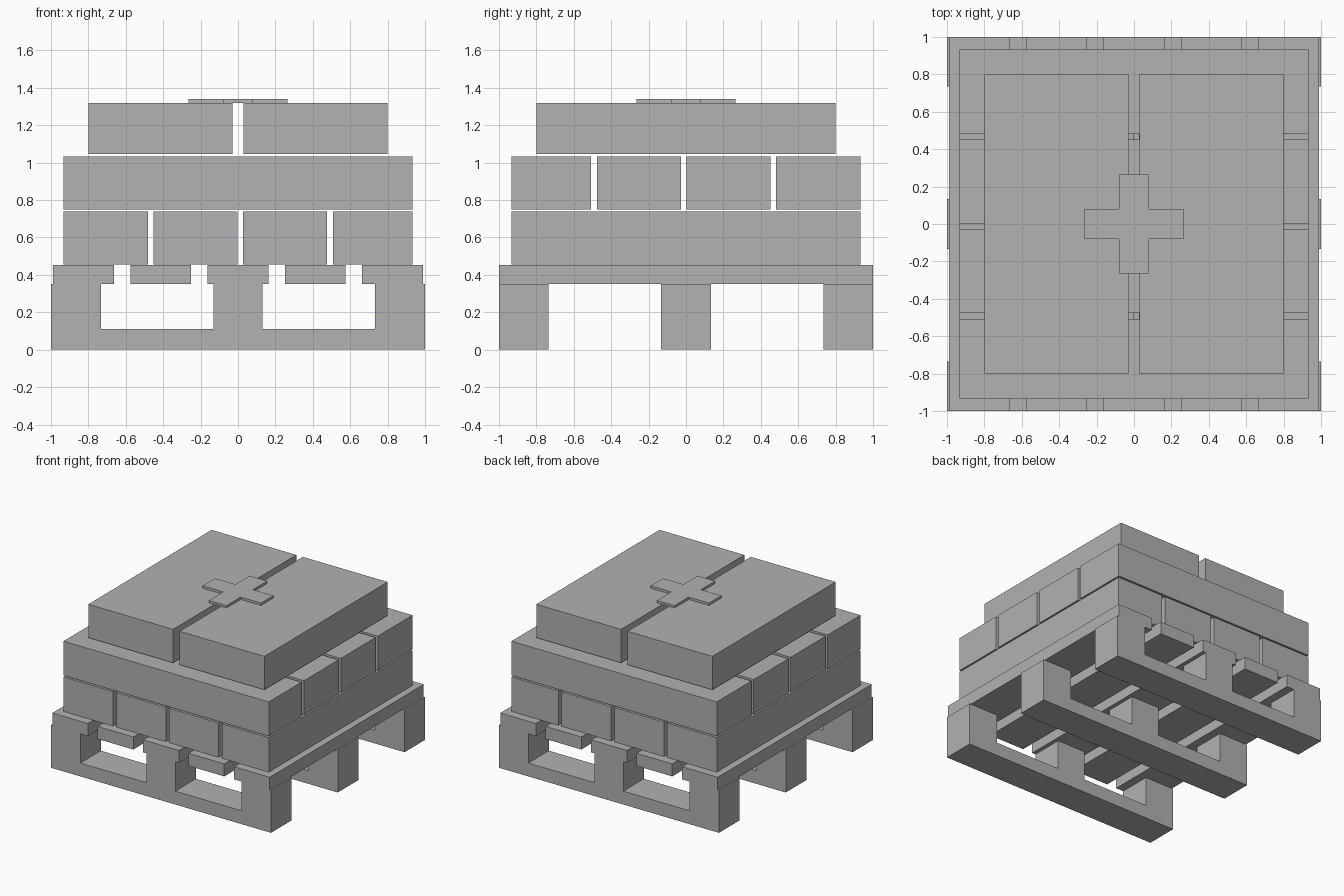
import bpy
import bmesh

cube = bpy.data.objects.get("Cube")
if cube:
    bpy.data.objects.remove(cube, do_unlink=True)

GREY = (0.445, 0.445, 0.445, 1.0)
grey = bpy.data.materials.new("plain grey")
grey.use_nodes = True
grey.diffuse_color = GREY
grey.node_tree.nodes["Principled BSDF"].inputs["Base Color"].default_value = GREY


def prism(name, outline, axis, low, high):
    """Extrude a closed outline along y (outline is x, z) or z (outline is x, y)."""
    bm = bmesh.new()
    place = (lambda a, b: (a, low, b)) if axis == "y" else (lambda a, b: (a, b, low))
    face = bm.faces.new([bm.verts.new(place(a, b)) for a, b in outline])
    moved = bmesh.ops.extrude_face_region(bm, geom=[face])["geom"]
    depth = high - low
    shift = (0, depth, 0) if axis == "y" else (0, 0, depth)
    bmesh.ops.translate(bm, vec=shift, verts=[v for v in moved if isinstance(v, bmesh.types.BMVert)])
    bmesh.ops.recalc_face_normals(bm, faces=bm.faces)
    mesh = bpy.data.meshes.new(name)
    bm.to_mesh(mesh)
    bm.free()
    mesh.materials.append(grey)
    obj = bpy.data.objects.new(name, mesh)
    bpy.context.collection.objects.link(obj)
    return obj


def box(name, x, y, z):
    outline = [(x[0], y[0]), (x[1], y[0]), (x[1], y[1]), (x[0], y[1])]
    return prism(name, outline, "z", *z)


# Pallet runners: a bottom rail with three upright blocks in one profile
half = [(0.13, 0.35), (0.13, 0.11), (0.733, 0.11), (0.733, 0.35), (1, 0.35), (1, 0)]
runner = half + [(-x, z) for x, z in reversed(half)]
for side, centre in (("front", -0.867), ("middle", 0), ("back", 0.867)):
    prism(side + "_runner", runner, "y", centre - 0.133, centre + 0.133)

# Pallet deck planks
for i in range(5):
    x = (i - 2) * 0.413
    box(f"deck_plank_{i + 1}", (x - 0.162, x + 0.162), (-1, 1), (0.35, 0.453))

# Two crossed layers of four bars each
LONG = (-0.933, 0.933)
SPANS = [(-0.933, -0.482), (-0.453, -0.003), (0.027, 0.477), (0.507, 0.933)]
for i, span in enumerate(SPANS):
    box(f"lower_bar_{i + 1}", span, LONG, (0.455, 0.738))
    mirrored = (-span[1], -span[0])
    box(f"upper_bar_{i + 1}", LONG, mirrored, (0.75, 1.032))

# Top slabs with a narrow gap between them
for side, x in (("right", (-0.8, -0.03)), ("left", (0.03, 0.8))):
    box(side + "_top_slab", x, (-0.8, 0.8), (1.045, 1.32))

# Flat cross bridging the gap
W, L = 0.08, 0.265
cross = [(W, W), (W, L), (-W, L), (-W, W), (-L, W), (-L, -W),
         (-W, -W), (-W, -L), (W, -L), (W, -W), (L, -W), (L, W)]
prism("cross_plate", cross, "z", 1.32, 1.34)
